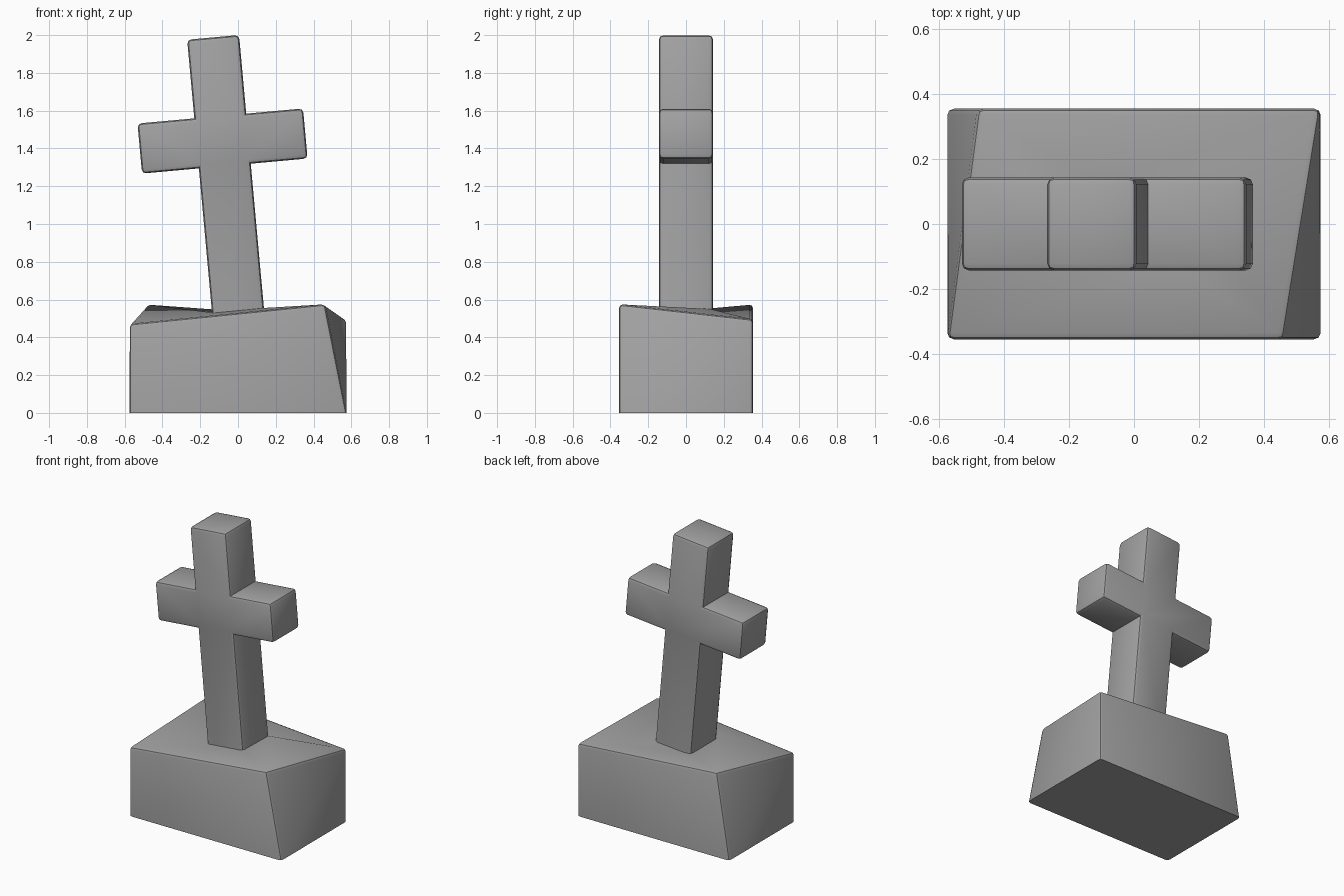
import bpy, bmesh
from math import radians
from mathutils import Matrix, Vector

if "Cube" in bpy.data.objects:
    bpy.data.objects.remove(bpy.data.objects["Cube"], do_unlink=True)

stone = bpy.data.materials.new("grey_stone")
stone.use_nodes = True
GREY = (0.36, 0.36, 0.36, 1)
stone.diffuse_color = GREY
stone.node_tree.nodes["Principled BSDF"].inputs["Base Color"].default_value = GREY


def finish(bm, name, edges, width):
    """Round the given edges and turn the mesh into a smooth-shaded object."""
    bmesh.ops.bevel(bm, geom=edges, offset=width, segments=2, profile=0.5,
                    affect='EDGES', clamp_overlap=True)
    bmesh.ops.recalc_face_normals(bm, faces=bm.faces)
    mesh = bpy.data.meshes.new(name)
    bm.to_mesh(mesh)
    bm.free()
    mesh.materials.append(stone)
    obj = bpy.data.objects.new(name, mesh)
    bpy.context.collection.objects.link(obj)
    bpy.ops.object.select_all(action='DESELECT')
    obj.select_set(True)
    bpy.context.view_layer.objects.active = obj
    bpy.ops.object.shade_smooth_by_angle(angle=radians(30))
    return obj


# Plinth: a block with a skewed, twisted top that rises to the cross foot
X, Y, FOOT = 0.575, 0.355, 0.13
bm = bmesh.new()
bottom = [bm.verts.new((x, y, 0)) for x, y in ((-X, -Y), (X, -Y), (X, Y), (-X, Y))]
top = [bm.verts.new(p) for p in ((-X, -Y, 0.47), (0.46, -Y, 0.575),
                                 (X, Y, 0.495), (-0.48, Y, 0.575))]
foot = [bm.verts.new(p) for p in ((-FOOT, -FOOT, 0.53), (FOOT, -FOOT, 0.555),
                                  (FOOT, FOOT, 0.55), (-FOOT, FOOT, 0.53))]
bm.faces.new(bottom[::-1])
bm.faces.new(foot)
for i in range(4):
    j = (i + 1) % 4
    bm.faces.new((bottom[i], bottom[j], top[j], top[i]))
    bm.faces.new((top[i], top[j], foot[j], foot[i]))
outer = set(top)
rounded = [e for e in bm.edges
           if set(e.verts) <= outer or (set(e.verts) & outer and set(e.verts) & set(bottom))]
finish(bm, "plinth", rounded, 0.02)

# Cross: a plus-shaped outline, extruded front to back and leaning sideways
W, ARM, LOW, HIGH, TOP, DEPTH = 0.138, 0.44, 0.77, 1.036, 1.454, 0.143
half = [(W, -0.1), (W, LOW), (ARM, LOW), (ARM, HIGH), (W, HIGH), (W, TOP)]
outline = half + [(-x, z) for x, z in reversed(half)]
bm = bmesh.new()
front = bm.faces.new([bm.verts.new((x, -DEPTH, z)) for x, z in outline])
ext = bmesh.ops.extrude_face_region(bm, geom=[front], use_keep_orig=True)
bmesh.ops.translate(bm, vec=(0, 2 * DEPTH, 0),
                    verts=[v for v in ext["geom"] if isinstance(v, bmesh.types.BMVert)])
bmesh.ops.recalc_face_normals(bm, faces=bm.faces)
rounded = [e for e in bm.edges if e.is_convex and any(v.co.z > 0 for v in e.verts)]
lean = Matrix.Translation(Vector((0, 0, 0.54))) @ Matrix.Rotation(radians(-5.2), 4, 'Y')
bmesh.ops.transform(bm, matrix=lean, verts=bm.verts)
finish(bm, "cross", rounded, 0.022)
